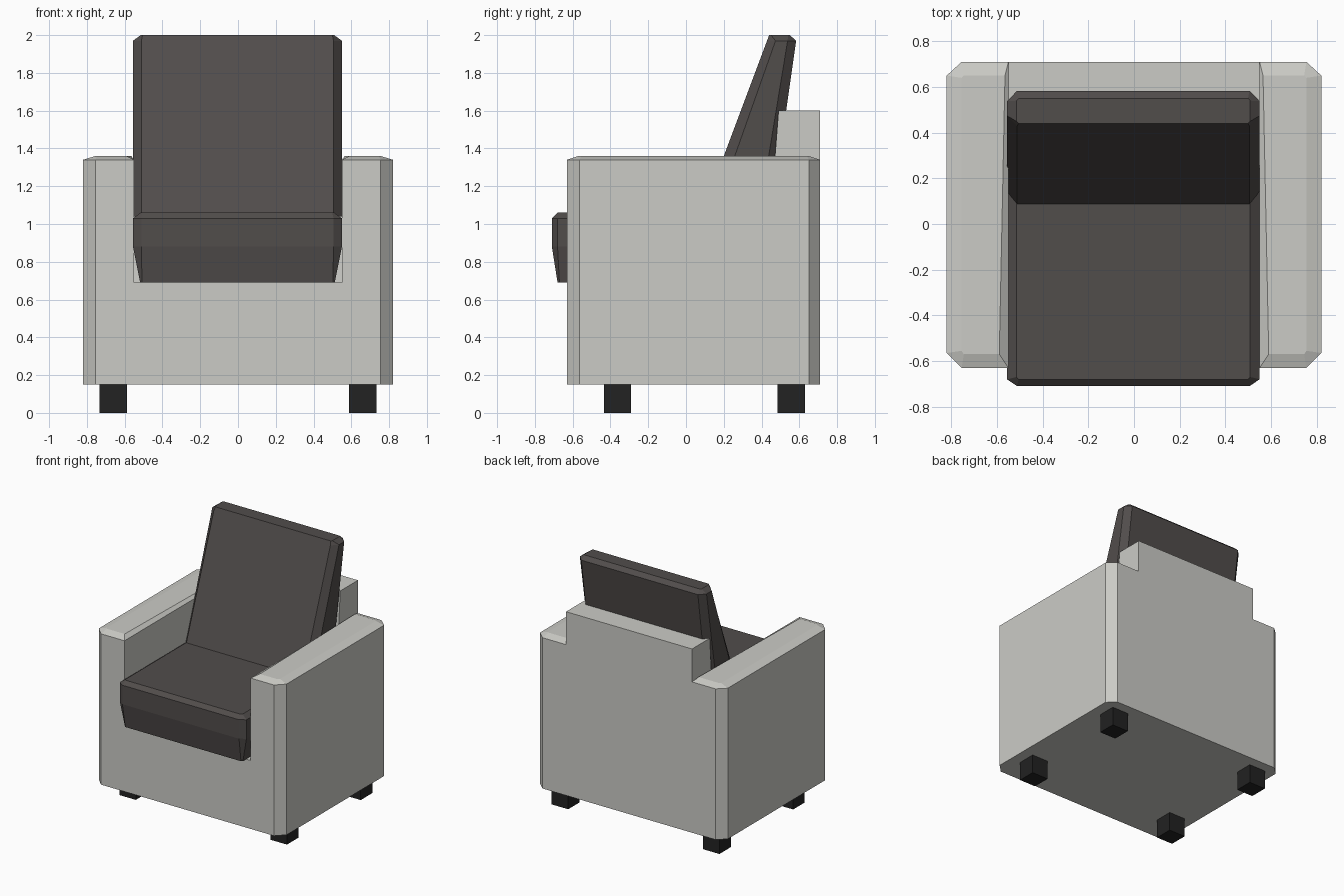
import bpy, bmesh

if "Cube" in bpy.data.objects:
    bpy.data.objects.remove(bpy.data.objects["Cube"])


def material(name, rgb):
    m = bpy.data.materials.new(name)
    m.diffuse_color = (*rgb, 1)
    m.use_nodes = True
    m.node_tree.nodes["Principled BSDF"].inputs["Base Color"].default_value = m.diffuse_color
    return m


FRAME = material("light grey fabric", (0.60, 0.60, 0.565))
CUSHION = material("dark brown fabric", (0.083, 0.074, 0.071))
LEG = material("black wood", (0.016, 0.016, 0.016))


def loft(name, rings, mat):
    """Skin a stack of equal-length rings and cap both ends."""
    bm = bmesh.new()
    loops = [[bm.verts.new(p) for p in ring] for ring in rings]
    n = len(loops[0])
    for a, b in zip(loops, loops[1:]):
        for i in range(n):
            j = (i + 1) % n
            bm.faces.new((a[i], a[j], b[j], b[i]))
    bm.faces.new(loops[0][::-1])
    bm.faces.new(loops[-1])
    bmesh.ops.recalc_face_normals(bm, faces=bm.faces)
    me = bpy.data.meshes.new(name)
    bm.to_mesh(me)
    bm.free()
    me.materials.append(mat)
    ob = bpy.data.objects.new(name, me)
    bpy.context.collection.objects.link(ob)
    return ob


def chamfered(z, x, y0, y1, cx=0.044, cy=0.03):
    """Rectangle ring around the cushion centre line with cut corners."""
    c = -0.003
    half = [(x - cx, y0), (x, y0 + cy), (x, y1 - cy), (x - cx, y1)]
    return [(c + px, py, z) for px, py in half] + \
           [(c - px, py, z) for px, py in reversed(half)]


# Base and raised back as one L-shaped side profile
side = [(-0.63, 0.15), (0.71, 0.15), (0.71, 1.60), (0.49, 1.60),
        (0.42, 0.69), (-0.63, 0.69)]
loft("base_and_back", [[(x, y, z) for y, z in side] for x in (-0.55, 0.55)], FRAME)

# Arms: outer corners chamfered, shallow sloped rim on top
for s, label in ((-1, "left"), (1, "right")):
    wall = [(0.55, -0.63), (0.755, -0.63), (0.82, -0.565),
            (0.82, 0.65), (0.755, 0.71), (0.55, 0.71)]
    rim = [(0.59, -0.57), (0.745, -0.57), (0.755, -0.555),
           (0.755, 0.64), (0.745, 0.65), (0.565, 0.65)]
    rings = [[(s * x, y, z) for x, y in pts]
             for pts, z in ((wall, 0.15), (wall, 1.34), (rim, 1.36))]
    loft(label + "_arm", rings, FRAME)

# Seat cushion, tapered underneath and bevelled on top
loft("seat_cushion", [
    chamfered(0.69, 0.515, -0.68, 0.42, 0.01, 0.01),
    chamfered(0.88, 0.553, -0.71, 0.43),
    chamfered(1.03, 0.553, -0.71, 0.44),
    chamfered(1.06, 0.512, -0.68, 0.44, 0.01, 0.01)], CUSHION)

# Leaning back cushion, thinner towards the top
loft("back_cushion", [
    chamfered(1.04, 0.553, 0.08, 0.45, 0.044, 0.065),
    chamfered(1.97, 0.553, 0.429, 0.583, 0.044, 0.045),
    chamfered(2.00, 0.512, 0.44, 0.55, 0.01, 0.01)], CUSHION)

# Four block legs
for x in (-0.66, 0.66):
    for y in (-0.363, 0.557):
        r = 0.072
        ring = [(x - r, y - r), (x + r, y - r), (x + r, y + r), (x - r, y + r)]
        loft("leg", [[(px, py, z) for px, py in ring] for z in (0, 0.15)], LEG)
